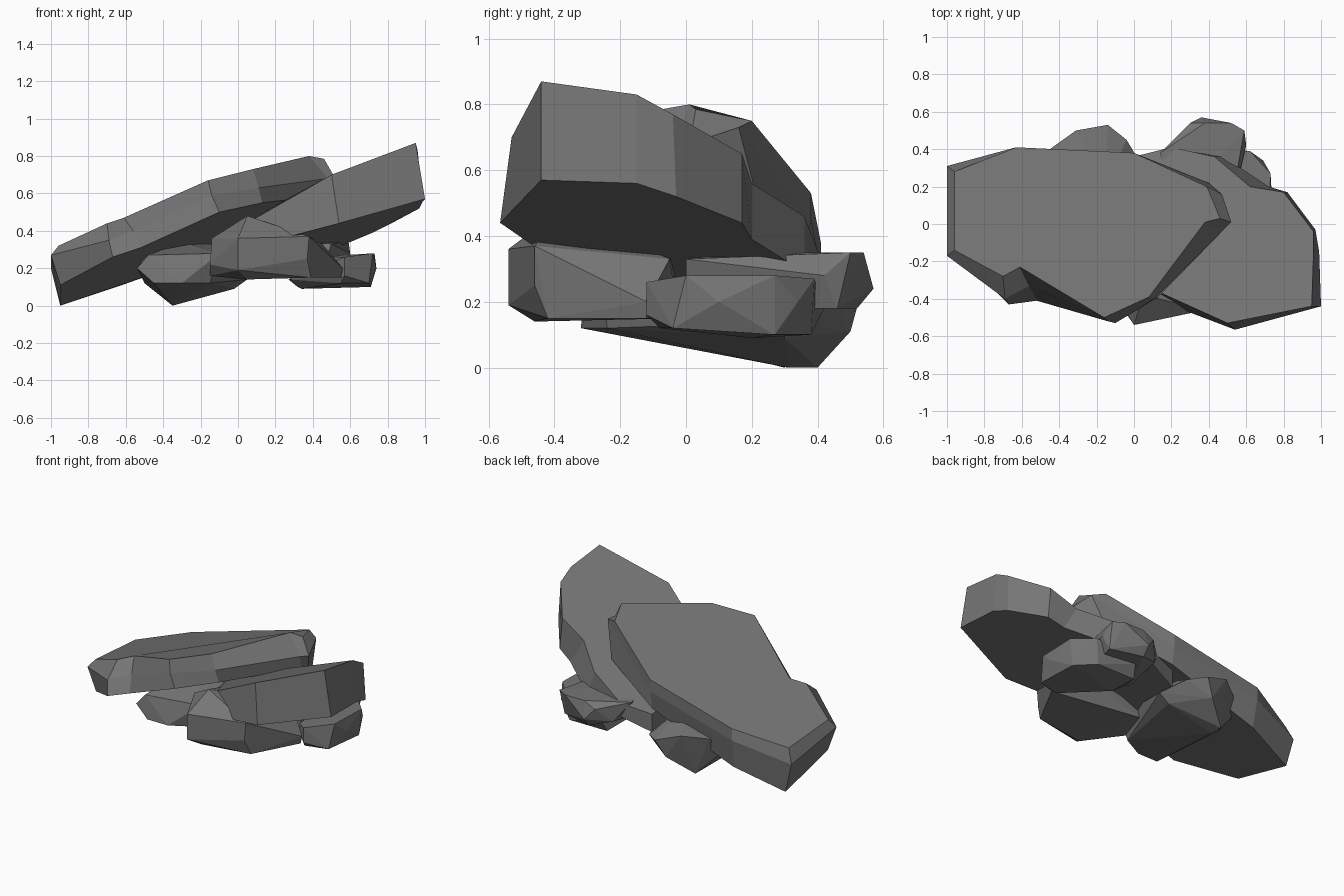
import bpy
import bmesh

UNIT = 0.01  # coordinates below are in hundredths

# Remove the default cube
default_cube = bpy.data.objects.get("Cube")
if default_cube:
    bpy.data.objects.remove(default_cube, do_unlink=True)

# Single stone colour
stone = bpy.data.materials.new("grey_stone")
stone.use_nodes = True
stone_colour = (0.18, 0.18, 0.18, 1)
stone.diffuse_color = stone_colour
shader = next(n for n in stone.node_tree.nodes if n.type == "BSDF_PRINCIPLED")
shader.inputs["Base Color"].default_value = stone_colour
shader.inputs["Roughness"].default_value = 0.9


def add_corners(bm, corners):
    """Add corner points to a bmesh and return the new vertices."""
    return [bm.verts.new((x * UNIT, y * UNIT, z * UNIT)) for x, y, z in corners]


def finish(name, bm):
    """Turn a bmesh into a flat-shaded stone object."""
    bmesh.ops.recalc_face_normals(bm, faces=bm.faces)
    mesh = bpy.data.meshes.new(name)
    bm.to_mesh(mesh)
    bm.free()
    mesh.materials.append(stone)
    rock = bpy.data.objects.new(name, mesh)
    bpy.context.collection.objects.link(rock)


def slab(name, *outlines):
    """Tilted slab: outlines from top to bottom, joined by side faces."""
    bm = bmesh.new()
    rings = [add_corners(bm, outline) for outline in outlines]
    bm.faces.new(rings[0])
    bm.faces.new(reversed(rings[-1]))
    for upper, lower in zip(rings, rings[1:]):
        for i in range(len(upper)):
            j = (i + 1) % len(upper)
            bm.faces.new((upper[i], lower[i], lower[j], upper[j]))
    finish(name, bm)


def boulder(name, corners):
    """Faceted boulder: the convex hull of its corners."""
    bm = bmesh.new()
    add_corners(bm, corners)
    hull = bmesh.ops.convex_hull(bm, input=bm.verts)
    loose = [v for v in hull["geom_interior"] if isinstance(v, bmesh.types.BMVert)]
    bmesh.ops.delete(bm, geom=loose, context="VERTS")
    bmesh.ops.dissolve_limit(bm, angle_limit=0.08, verts=bm.verts, edges=bm.edges)
    finish(name, bm)


# Large upper slab, sloping down to the right side
slab(
    "upper_slab",
    [(-96, 28, 29), (-63, 41, 38), (0, 38, 53), (39, 20, 75), (46, 3, 78.5), (38, 1, 80),
     (8, -39, 73), (-16, -50, 67), (-61, -23, 47), (-70, -28, 44), (-96, -14, 32)],
    [(-100, 31, 20), (-63, 41, 30), (0, 38, 45), (47, 16, 73), (52, 1, 68), (48, -3, 68),
     (11, -40, 63), (-14, -52, 59), (-56, -33, 40), (-69, -40, 35), (-100, -17, 27)],
    [(-95, 30, 0), (-62, 38, 11), (0, 36, 33), (40, 22, 50), (50, 3, 59), (47, 0, 59),
     (13, -39, 55), (-10, -53, 50), (-52, -41, 31), (-67, -43, 26), (-95, -15, 11)],
)

# Second slab, rising to the left side
slab(
    "lower_slab",
    [(8, -34, 46), (50, -53, 70), (95, -44, 87), (96, -15, 83), (96, -4, 77),
     (80, 17, 65), (62, 20, 56), (43, 36, 46), (20, 41, 33), (0, 36, 29), (-5, 0, 40)],
    [(16, -42, 34), (54, -56.5, 44), (100, -44, 57), (99, -15, 56), (97, -3, 52),
     (82, 17, 44), (72, 20, 39), (48, 36, 29), (20, 41, 24), (0, 36, 17), (-5, 0, 19)],
)

# Supporting boulders
boulder("front_boulder", [
    (-14, -26, 36), (-15, -25, 16), (-15, -32, 22), (0, -54, 36),
    (0, -54, 19), (5, -46, 14), (5, -38, 48), (38, -46, 37),
    (37, -46, 25), (39, -42, 15), (43, -32, 32), (56, -12, 20),
    (55, -12, 15), (45, -5, 33), (-5, -2, 34), (-6, -2, 15),
])
boulder("back_left_boulder", [
    (14, 38, 34), (30, 54, 31), (36, 57, 24), (38, 54, 35), (52, 54, 35),
    (59, 50, 35), (60, 42, 28), (22, 46, 22), (36, 52, 18),
    (58, 46, 18), (20, 20, 18), (45, 0, 18), (50, 0, 33), (20, 10, 35),
])
boulder("left_boulder", [
    (57, -12, 26), (57, -12, 16), (55, -8, 12), (72, 0, 28),
    (73, 27, 28), (74, 10, 20), (70, -4, 12), (71, 27, 10),
    (69, 34, 20), (62, 39, 27), (60, 38, 10), (34, 20, 9),
    (27, 20, 14), (32, 38, 10), (34, 42, 18), (40, 38, 26),
])
boulder("back_right_boulder", [
    (-54, 30, 20), (-48, 10, 28), (-45, 40, 26), (-31, 50, 28),
    (-14, 53, 22), (-4, 45, 20), (5, 30, 14), (-15, 20, 34),
    (-30, 0, 34), (-50, 20, 12), (-35, 31, 0), (-35, 40, 0),
    (-2, 30, 9), (-20, 50, 11), (-54, -31, 20), (-48, -30, 27),
    (-45, -32, 12), (-30, -32, 12), (-15, -24, 12), (-10, -25, 28),
])
